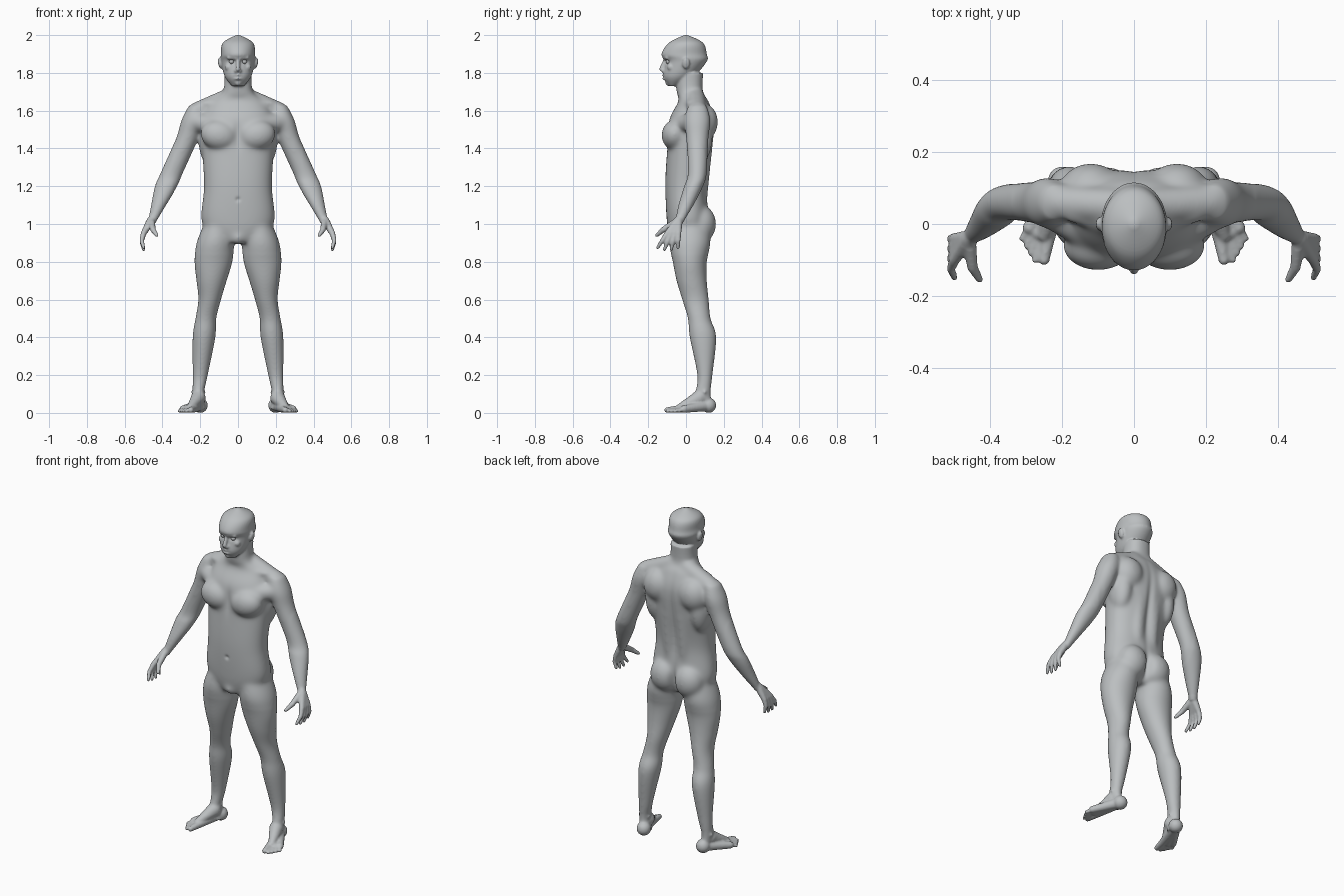
import bpy
import bmesh
from math import cos, sin, pi, exp, copysign
from mathutils import Vector, Matrix

default_cube = bpy.data.objects.get("Cube")
if default_cube:
    bpy.data.objects.remove(default_cube)

# One grey skin colour
skin = bpy.data.materials.new("grey skin")
skin.use_nodes = True
skin.diffuse_color = (.5, .52, .53, 1)
shader = next(node for node in skin.node_tree.nodes if node.type == 'BSDF_PRINCIPLED')
shader.inputs["Base Color"].default_value = skin.diffuse_color
shader.inputs["Roughness"].default_value = .6

parts = bmesh.new()


def curve_between(before, start, end, after, t):
    """Smooth curve from start to end, guided by its neighbours."""
    start_slope, end_slope = (end - before) / 2, (after - start) / 2
    ease = t * t * (3 - 2 * t)
    return (start + (end - start) * ease + start_slope * t * (1 - t) ** 2
            - end_slope * t * t * (1 - t))


def loft(rows, power=2, sides=40, steps=6):
    """Skin of level oval sections, each row: height, x, y, half width, half depth."""
    last = len(rows) - 1
    sections = []
    for i in range(last):
        near = rows[max(i - 1, 0)], rows[i], rows[i + 1], rows[min(i + 2, last)]
        for step in range(steps):
            sections.append([curve_between(*values, step / steps) for values in zip(*near)])
    sections.append(rows[-1])
    rings = []
    for height, x, y, wide, deep in sections:
        ring = []
        for k in range(sides):
            across, along = cos(2 * pi * k / sides), sin(2 * pi * k / sides)
            ring.append(parts.verts.new((
                x + wide * copysign(abs(across) ** (2 / power), across),
                y + deep * copysign(abs(along) ** (2 / power), along),
                height)))
        rings.append(ring)
    for low, high in zip(rings, rings[1:]):
        for k in range(sides):
            after = (k + 1) % sides
            parts.faces.new((low[k], low[after], high[after], high[k]))
    parts.faces.new(rings[0][::-1])
    parts.faces.new(rings[-1])


def centred_loft(rows, power=2):
    """Loft on the middle line, each row: height, y, half width, half depth."""
    loft([(height, 0, y, wide, deep) for height, y, wide, deep in rows], power)


def blob(centre, radii, tilt=0):
    """Ellipsoid, tilted about the front axis."""
    place = (Matrix.Translation(centre) @ Matrix.Rotation(tilt, 4, 'Y')
             @ Matrix.Diagonal((*radii, 1)))
    bmesh.ops.create_uvsphere(parts, u_segments=28, v_segments=18, radius=1, matrix=place)


def capsule(*joints):
    """Chain of rounded tapered links through (position, radius) joints."""
    for position, radius in joints:
        blob(position, (radius, radius, radius))
    for (start, start_radius), (end, end_radius) in zip(joints, joints[1:]):
        start, end = Vector(start), Vector(end)
        turn = (end - start).to_track_quat('Z', 'Y').to_matrix().to_4x4()
        place = Matrix.Translation((start + end) / 2) @ turn
        bmesh.ops.create_cone(parts, cap_ends=True, segments=20, radius1=start_radius,
                              radius2=end_radius, depth=(end - start).length, matrix=place)


# Torso and neck
centred_loft([(.9, 0, .08, .08), (1, .01, .19, .11), (1.2, 0, .18, .11),
              (1.4, .02, .19, .12), (1.55, .03, .19, .12), (1.65, .04, .14, .08),
              (1.7, .02, .08, .07), (1.8, .02, .07, .07)], power=2.3)

# Chest and collarbone
shoulder = (.21, .06, 1.6)
blob((.1, -.06, 1.47), (.1, .07, .08), tilt=-.2)
capsule(((.1, -.04, 1.52), .05), ((.22, .03, 1.54), .05))
capsule(((.02, -.03, 1.64), .015), ((.18, .02, 1.64), .015))

# Neck slope, shoulder blade, side, loin, seat and groin
capsule(((.05, .05, 1.67), .05), (shoulder, .05))
blob((.12, .09, 1.54), (.09, .08, .1))
blob((.15, .06, 1.45), (.06, .08, .14))
capsule(((.05, .07, 1.1), .04), ((.05, .09, 1.4), .05))
blob((.08, .08, 1), (.09, .08, .1))
capsule(((0, -.06, .93), .04))

# Arm with elbow
loft([(1.63, .22, .06, .04, .05), (1.55, .24, .06, .06, .07), (1.45, .27, .06, .06, .06),
      (1.27, .35, .06, .06, .05), (1.2, .38, .04, .06, .05), (1.1, .42, 0, .04, .04),
      (1, .46, -.04, .02, .02)])
capsule(((.37, .08, 1.27), .02))

# Hand: palm, four fingers and thumb
wrist = Vector((.46, -.04, 1.02))
for finger in range(4):
    knuckle = Vector((.5, .02 * finger - .1, .95))
    tip = Vector((.5, .036 * finger - .15, .86 + abs(finger - 1.5) / 100))
    bend = (knuckle + tip) / 2 + Vector((.01, 0, 0))
    capsule((wrist, .023), (knuckle, .015), (bend, .012), (tip, .009))
capsule((wrist, .02), ((.45, -.12, .97), .015), ((.43, -.155, .94), .01))

# Leg with knee and ankle bones
loft([(1, .1, .02, .08, .1), (.9, .12, .02, .1, .11), (.8, .13, .02, .1, .09),
      (.7, .14, .03, .08, .08), (.6, .15, .05, .06, .07), (.5, .17, .07, .055, .06),
      (.4, .18, .09, .06, .07), (.2, .2, .1, .04, .04), (.1, .21, .09, .03, .04),
      (.02, .2, .1, .03, .04)])
capsule(((.16, .04, .55), .04))
for ankle_x in (.18, .24):
    capsule(((ankle_x, .1, .11), .01))

# Foot: heel, instep, sole and toes
heel = (.2, .12, .04)
inner_ball, outer_ball = Vector((.24, -.04, .02)), Vector((.29, -.01, .02))
capsule((heel, .04))
capsule(((.21, .07, .08), .04), ((.25, -.03, .03), .02))
for across in (0, .5, 1):
    capsule((heel, .03), (inner_ball.lerp(outer_ball, across), .02))
capsule((inner_ball, .02), ((.25, -.1, .015), .015))
second_tip, last_tip = Vector((.275, -.1, .01)), Vector((.31, -.04, .01))
for toe in range(4):
    base = inner_ball.lerp(outer_ball, (toe + 1) / 4)
    capsule((base, .012), (second_tip.lerp(last_tip, toe / 3), .01))

# Head
centred_loft([(1.73, -.07, .03, .02), (1.78, -.04, .07, .08), (1.86, 0, .09, .11),
              (1.9, -.01, .09, .12), (1.96, 0, .08, .09), (2, 0, .01, .01)])

# Brow, nose, nostril, cheek, lips, chin and ear
capsule(((.01, -.11, 1.88), .014), ((.05, -.1, 1.88), .01))
capsule(((0, -.11, 1.87), .01), ((0, -.13, 1.82), .012))
capsule(((.01, -.12, 1.81), .01))
capsule(((.05, -.08, 1.83), .02))
for lip_height in (1.77, 1.785):
    capsule(((0, -.12, lip_height), .007), ((.02, -.11, lip_height), .005))
capsule(((0, -.09, 1.75), .02))
blob((.095, 0, 1.85), (.01, .02, .03), tilt=.2)

# Fuse the parts into one skin, mirrored left to right
rough_mesh = bpy.data.meshes.new("body parts")
parts.to_mesh(rough_mesh)
parts.free()
body = bpy.data.objects.new("body", rough_mesh)
bpy.context.collection.objects.link(body)
mirror = body.modifiers.new("mirror", 'MIRROR')
mirror.use_mirror_merge = False
fuse = body.modifiers.new("fuse", 'REMESH')
fuse.mode = 'VOXEL'
fuse.voxel_size = .0055
graph = bpy.context.evaluated_depsgraph_get()
mesh = bpy.data.meshes.new_from_object(body.evaluated_get(graph))
body.modifiers.clear()
body.data = mesh
bpy.data.meshes.remove(rough_mesh)

# Blend the muscles strongly on the trunk, lightly on the limbs
surface = bmesh.new()
surface.from_mesh(mesh)


def relax(verts, times):
    for _ in range(times):
        bmesh.ops.smooth_vert(surface, verts=verts, factor=.5,
                              use_axis_x=True, use_axis_y=True, use_axis_z=True)


trunk = [v for v in surface.verts if .84 < v.co.z < 1.72 and abs(v.co.x) < .34]
limbs = [v for v in surface.verts if .07 < v.co.z < 1.73
         and not (v.co.z < wrist.z and abs(v.co.x) > .39)]
relax(trunk, 30)
relax(limbs, 8)

# Press in grooves: centre, reach and push along y
spine = ((0, .13, 1.35), (.02, .06, .2), -.012)
seat_cleft = ((0, .14, .98), (.02, .08, .07), -.02)
breastbone = ((0, -.12, 1.47), (.02, .05, .07), .01)
navel = ((0, -.11, 1.13), (.01, .03, .01), .01)
eye_socket = ((.034, -.11, 1.86), (.02, .03, .01), .012)
mouth = ((0, -.12, 1.778), (.02, .03, .004), .006)
for v in surface.verts:
    spot = (abs(v.co.x), v.co.y, v.co.z)
    shift = 0
    for centre, reach, push in (spine, seat_cleft, breastbone, navel, eye_socket, mouth):
        far = sum(((p - c) / r) ** 2 for p, c, r in zip(spot, centre, reach))
        shift += push * exp(-far)
    v.co.y += shift
relax(surface.verts[:], 2)
for v in surface.verts:
    v.co.z = max(v.co.z, 0)
surface.to_mesh(mesh)
surface.free()
mesh.materials.clear()
mesh.materials.append(skin)
mesh.shade_smooth()

# Eyeballs
for name, side in (("left_eye", 1), ("right_eye", -1)):
    ball = bmesh.new()
    place = Matrix.Translation((side * .034, -.094, 1.86))
    bmesh.ops.create_uvsphere(ball, u_segments=24, v_segments=16, radius=.013, matrix=place)
    eye_mesh = bpy.data.meshes.new(name)
    ball.to_mesh(eye_mesh)
    ball.free()
    eye_mesh.materials.append(skin)
    eye_mesh.shade_smooth()
    bpy.context.collection.objects.link(bpy.data.objects.new(name, eye_mesh))
